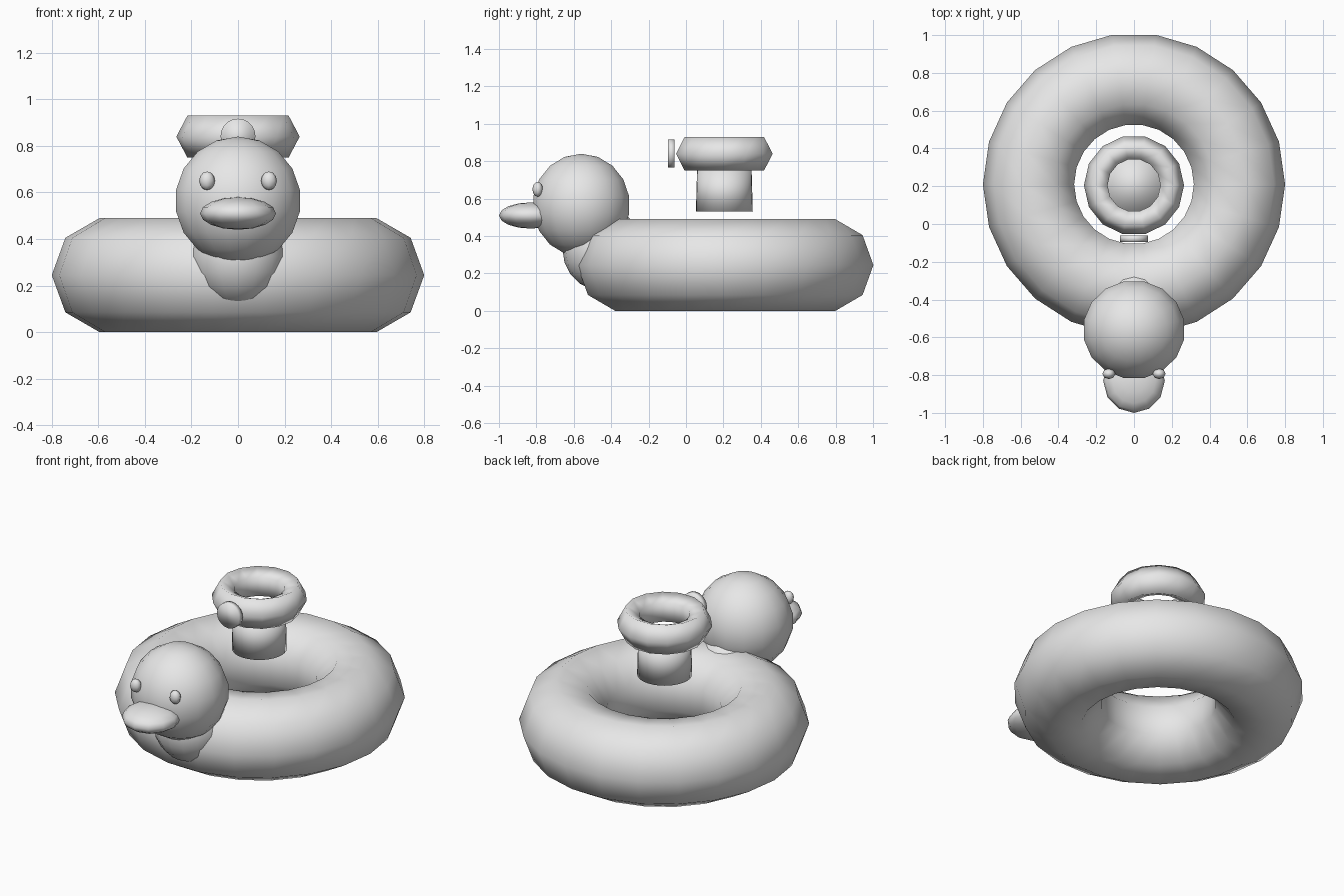
import bpy, bmesh, math
from mathutils import Matrix, Vector

if "Cube" in bpy.data.objects:
    bpy.data.objects.remove(bpy.data.objects["Cube"])

grey = bpy.data.materials.new("light_grey")
grey.diffuse_color = (0.8, 0.8, 0.8, 1)
grey.use_nodes = True
grey.node_tree.nodes["Principled BSDF"].inputs["Base Color"].default_value = grey.diffuse_color


def finish(name, bm):
    """Turn a bmesh into a smooth shaded object."""
    bmesh.ops.recalc_face_normals(bm, faces=bm.faces)
    for f in bm.faces:
        f.smooth = True
    me = bpy.data.meshes.new(name)
    bm.to_mesh(me)
    bm.free()
    me.materials.append(grey)
    ob = bpy.data.objects.new(name, me)
    bpy.context.collection.objects.link(ob)
    return ob


def torus(name, center, major, minor, height, around, sides):
    """Ring with a coarse cross-section; height is the vertical minor radius."""
    bm = bmesh.new()
    rings = []
    for i in range(around):
        a = math.tau * i / around
        ring = []
        for j in range(sides):
            b = math.tau * j / sides
            r = major + minor * math.cos(b)
            p = Vector((r * math.cos(a), r * math.sin(a), height * math.sin(b)))
            ring.append(bm.verts.new(p + Vector(center)))
        rings.append(ring)
    for i in range(around):
        p, q = rings[i], rings[(i + 1) % around]
        for j in range(sides):
            k = (j + 1) % sides
            bm.faces.new((p[j], q[j], q[k], p[k]))
    return finish(name, bm)


def ball(name, center, size, segs, rings, turn=0.0):
    """Ellipsoid with half sizes given per axis."""
    bm = bmesh.new()
    m = (Matrix.Translation(center) @ Matrix.Diagonal((*size, 1))
         @ Matrix.Rotation(turn, 4, 'Z'))
    bmesh.ops.create_uvsphere(bm, u_segments=segs, v_segments=rings, radius=1, matrix=m)
    return finish(name, bm)


def drum(name, center, r1, r2, depth, segs, tilt=0.0):
    """Capped, slightly tapered cylinder."""
    bm = bmesh.new()
    m = Matrix.Translation(center) @ Matrix.Rotation(tilt, 4, 'X')
    bmesh.ops.create_cone(bm, cap_ends=True, segments=segs, radius1=r1,
                          radius2=r2, depth=depth, matrix=m)
    return finish(name, bm)


# Inflatable ring
torus("float_ring", (0, 0.21, 0.245), 0.551, 0.249, 0.249, 22, 9)

# Duck neck, head, beak and eyes
ball("neck", (0, -0.44, 0.325), (0.21, 0.22, 0.22), 16, 10)
ball("head", (0, -0.56, 0.565), (0.275, 0.265, 0.275), 16, 9, math.pi / 16)
ball("beak", (0, -0.83, 0.51), (0.163, 0.17, 0.07), 12, 8)
for side, s in (("left", -1), ("right", 1)):
    ball(side + "_eye", (s * 0.133, -0.793, 0.65), (0.034, 0.028, 0.04), 8, 6)

# Floating valve: stem, collar and front button
drum("valve_stem", (0, 0.205, 0.64), 0.152, 0.146, 0.22, 32)
torus("valve_collar", (0, 0.205, 0.84), 0.196, 0.069, 0.095, 14, 5)
drum("valve_button", (0, -0.078, 0.842), 0.075, 0.075, 0.035, 20, math.pi / 2)
